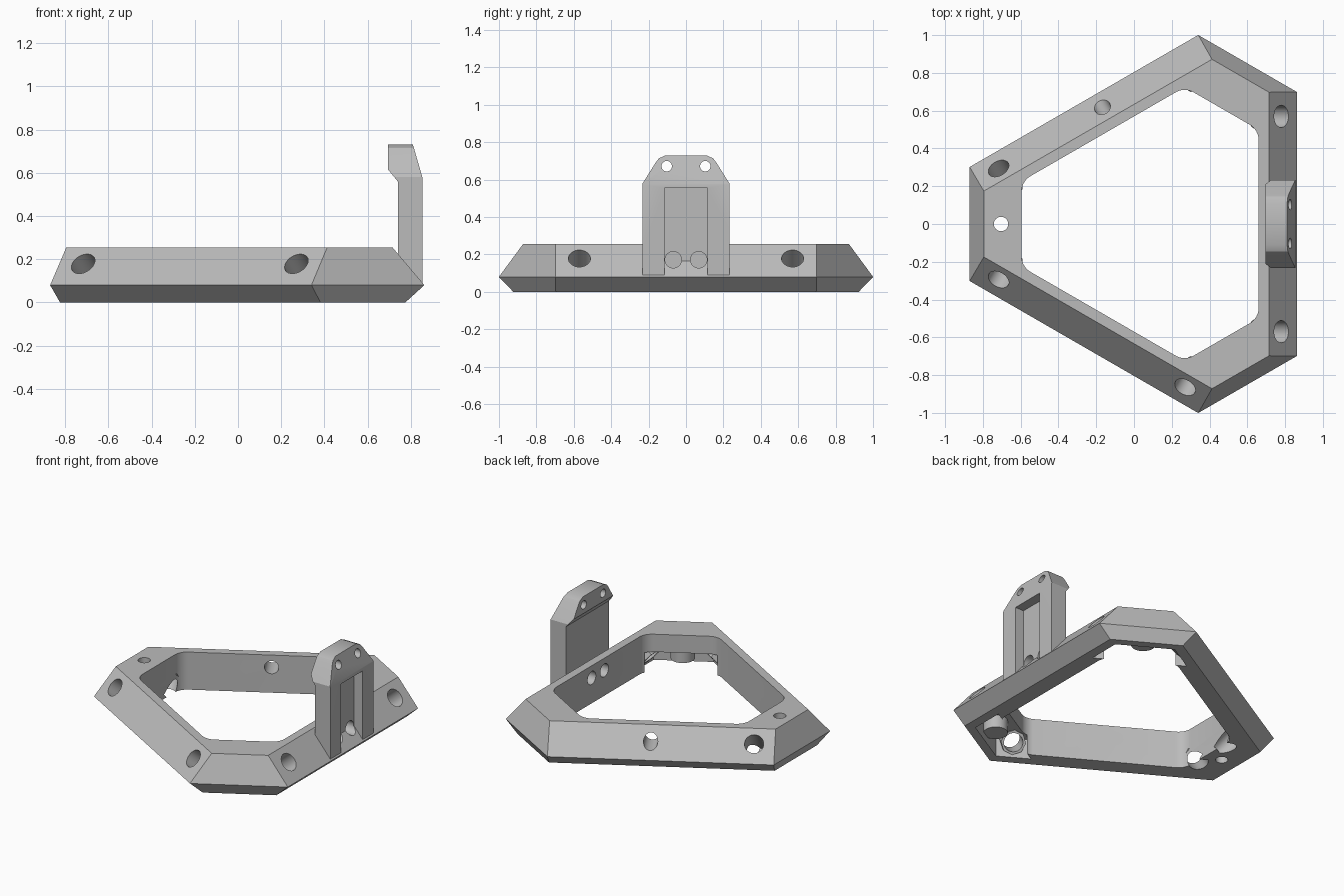
import bpy, bmesh, math
from mathutils import Matrix, Vector

cube = bpy.data.objects.get("Cube")
if cube:
    bpy.data.objects.remove(cube)

grey = bpy.data.materials.new("matte_grey")
grey.use_nodes = True
grey.diffuse_color = (0.5, 0.5, 0.5, 1)
grey.node_tree.nodes["Principled BSDF"].inputs["Base Color"].default_value = (0.5, 0.5, 0.5, 1)

CENTRE = Matrix.Translation((0.111, 0, 0))   # axis of the three-fold frame
TURNS = [Matrix.Rotation(math.radians(a), 4, 'Z') for a in (0, 120, 240)]


def finish(name, bm):
    bmesh.ops.recalc_face_normals(bm, faces=bm.faces)
    mesh = bpy.data.meshes.new(name)
    bm.to_mesh(mesh)
    bm.free()
    mesh.materials.append(grey)
    ob = bpy.data.objects.new(name, mesh)
    bpy.context.collection.objects.link(ob)
    return ob


def prism(name, points, shift, matrix=None, fillet=0):
    """Extrude a closed outline by shift, optionally rounding the long edges."""
    bm = bmesh.new()
    face = bm.faces.new([bm.verts.new(p) for p in points])
    out = bmesh.ops.extrude_face_region(bm, geom=[face])["geom"]
    bmesh.ops.translate(bm, vec=shift, verts=[v for v in out if isinstance(v, bmesh.types.BMVert)])
    if face.is_valid and len(bm.faces) < len(points) + 2:
        bm.faces.new([v for v in face.verts])
    if fillet:
        axis = Vector(shift).normalized()
        edges = [e for e in bm.edges
                 if abs((e.verts[0].co - e.verts[1].co).normalized().dot(axis)) > 0.99]
        bmesh.ops.bevel(bm, geom=edges, offset=fillet, segments=6, profile=0.5, affect='EDGES')
    if matrix:
        bm.transform(matrix)
    return finish(name, bm)


def rod(name, start, end, radius, matrix=None, sides=32):
    """Cylinder between two points."""
    a, b = Vector(start), Vector(end)
    bm = bmesh.new()
    bmesh.ops.create_cone(bm, cap_ends=True, segments=sides, radius1=radius,
                          radius2=radius, depth=(b - a).length)
    spin = (b - a).to_track_quat('Z', 'Y').to_matrix().to_4x4()
    bm.transform((matrix or Matrix()) @ Matrix.Translation((a + b) / 2) @ spin)
    return finish(name, bm)


def combine(target, tool, how):
    mod = target.modifiers.new(how, 'BOOLEAN')
    mod.operation, mod.object, mod.solver = how, tool, 'EXACT'
    bpy.context.view_layer.objects.active = target
    bpy.ops.object.modifier_apply(modifier=mod.name)
    bpy.data.objects.remove(tool)


def hexagon(long_side, short_side, z):
    """Corners of a six-sided ring given its two side distances."""
    y = (short_side - long_side / 2) / math.sin(math.radians(60))
    return [t @ Vector((long_side, s * y, z)) for t in TURNS for s in (-1, 1)]


# Frame body: widest just above the floor, sloping in above and below
bm = bmesh.new()
for ring in ((0.664, 0.935, 0), (0.752, 0.981, 0.08), (0.604, 0.906, 0.255)):
    for p in hexagon(*ring):
        bm.verts.new(p)
bmesh.ops.convex_hull(bm, input=bm.verts)
bmesh.ops.dissolve_limit(bm, angle_limit=0.01, verts=bm.verts, edges=bm.edges)
bm.transform(CENTRE)
frame = finish("frame", bm)

# Central opening
combine(frame, prism("opening", hexagon(0.549, 0.706, -0.1), (0, 0, 0.5), CENTRE, 0.05), 'DIFFERENCE')

# Corner hollows under the top plate, on the short sides
half_turn = Matrix.Rotation(math.pi, 4, 'Z')
corners = [CENTRE @ t @ half_turn for t in TURNS]
sides = [CENTRE @ t for t in TURNS]
for m in corners:
    hollow = [(0.69, -0.294, -0.1), (0.88, -0.185, -0.1), (0.88, 0.185, -0.1), (0.69, 0.294, -0.1)]
    combine(frame, prism("hollow", hollow, (0, 0, 0.235), m), 'DIFFERENCE')

# Bosses around the screw holes
drill = Vector((0.764, 0, 0.646))            # normal of the long slopes
mouths = [Vector((0.668, s * 0.57, 0.178)) for s in (-1, 1)]
for m in corners:
    combine(frame, rod("plate_boss", (0.815, 0, 0.05), (0.815, 0, 0.2), 0.075, m), 'UNION')
for m in sides:
    for p in mouths:
        combine(frame, rod("slope_boss", p - drill * 0.16, p - drill * 0.03, 0.078, m, 8), 'UNION')

# Upright bracket: side profile trimmed by its front outline
profile = [(0.855, 0.085), (0.855, 0.575), (0.81, 0.73), (0.695, 0.73),
           (0.695, 0.615), (0.74, 0.56), (0.74, 0.15), (0.8, 0.085)]
bracket = prism("bracket", [(x, -0.232, z) for x, z in profile], (0, 0.464, 0))
half = [(0.232, 0), (0.232, 0.58), (0.162, 0.692), (0.145, 0.714), (0.11, 0.73), (0.1, 0.8)]
outline = half[:5] + [(-y, z) for y, z in reversed(half[:5])]
outline = [(0.5, y, z + (0.0001 if z > 0.72 else 0)) for y, z in outline]
combine(bracket, prism("outline", outline, (0.6, 0, 0)), 'INTERSECT')

# Recessed slot in the outer face
slot = [(0.79, -0.115, 0), (0.79, 0.115, 0), (0.79, 0.115, 0.555), (0.79, -0.115, 0.555)]
combine(bracket, prism("slot", slot, (0.3, 0, 0)), 'DIFFERENCE')
for s in (-1, 1):
    combine(bracket, rod("head_hole", (0.5, s * 0.103, 0.672), (1, s * 0.103, 0.672), 0.028), 'DIFFERENCE')
combine(frame, bracket, 'UNION')

# Holes through the plate, the slopes and the long walls
for m in corners:
    combine(frame, rod("plate_hole", (0.815, 0, -0.1), (0.815, 0, 0.4), 0.038, m), 'DIFFERENCE')
for m in sides:
    for p in mouths:
        combine(frame, rod("slope_hole", p - drill * 0.3, p + drill * 0.1, 0.059, m), 'DIFFERENCE')
    for s in (-1, 1):
        combine(frame, rod("wall_hole", (0.45, s * 0.068, 0.172), (0.85, s * 0.068, 0.172), 0.044, m),
                'DIFFERENCE')

# Crisp edges, smooth holes
frame.name = "frame_with_bracket"
bpy.ops.object.select_all(action='DESELECT')
frame.select_set(True)
bpy.context.view_layer.objects.active = frame
bpy.ops.object.shade_smooth_by_angle(angle=math.radians(25))
